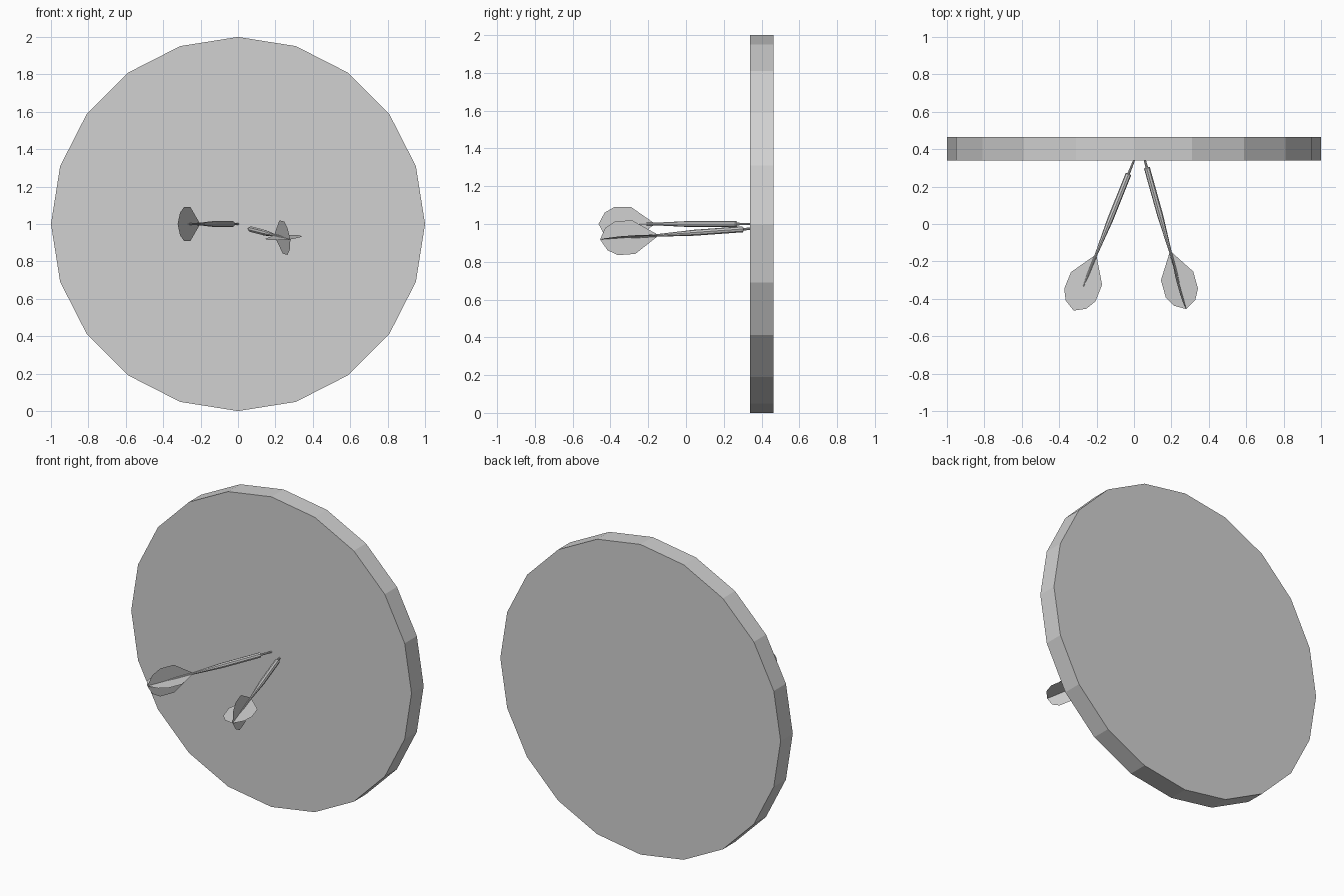
import bpy, bmesh, math
from mathutils import Matrix, Vector

if "Cube" in bpy.data.objects:
    bpy.data.objects.remove(bpy.data.objects["Cube"])

GREY = (0.64, 0.64, 0.64, 1)
grey = bpy.data.materials.new("plain_grey")
grey.use_nodes = True
grey.diffuse_color = GREY
grey.node_tree.nodes["Principled BSDF"].inputs["Base Color"].default_value = GREY


def add_object(name, bm, matrix):
    mesh = bpy.data.meshes.new(name)
    bm.to_mesh(mesh)
    bm.free()
    mesh.materials.append(grey)
    obj = bpy.data.objects.new(name, mesh)
    obj.matrix_world = matrix
    bpy.context.scene.collection.objects.link(obj)
    return obj


# Shaft and fin outlines: (distance from tail along the axis, distance from axis)
SHAFT = [(0.14, 0.002), (0.2, 0.006), (0.32, 0.007), (0.52, 0.016),
         (0.785, 0.016), (0.79, 0.007), (0.87, 0.005)]
FIN = [(0, 0), (0.035, 0.06), (0.09, 0.09), (0.185, 0.09), (0.315, 0.006), (0.315, 0)]


def shaft_mesh(sides=8):
    bm = bmesh.new()
    rings = []
    for along, radius in SHAFT:
        rings.append([bm.verts.new((radius * math.cos(i * math.tau / sides),
                                    radius * math.sin(i * math.tau / sides), along))
                      for i in range(sides)])
    for low, high in zip(rings, rings[1:]):
        for i in range(sides):
            j = (i + 1) % sides
            bm.faces.new((low[i], low[j], high[j], high[i]))
    bm.faces.new(rings[0][::-1])
    bm.faces.new(rings[-1])
    return bm


def fins_mesh():
    # Two flat vanes crossing at right angles
    bm = bmesh.new()
    for k in range(4):
        turn = Matrix.Rotation(k * math.pi / 2, 3, 'Z')
        bm.faces.new([bm.verts.new(turn @ Vector((out, 0, along))) for along, out in FIN])
    return bm


def add_dart(side, tail, tip, roll):
    tail, tip = Vector(tail), Vector(tip)
    axis = (tip - tail).normalized()
    across = axis.cross(Vector((0, 0, 1))).normalized()
    up = across.cross(axis)
    frame = Matrix((across, -up, axis)).transposed().to_4x4()
    place = Matrix.Translation(tail) @ frame @ Matrix.Rotation(math.radians(roll), 4, 'Z')
    add_object(side + "_dart_shaft", shaft_mesh(), place)
    add_object(side + "_dart_fins", fins_mesh(), place)


# Board: upright twenty-sided disc
board = bmesh.new()
bmesh.ops.create_cone(board, cap_ends=True, segments=20,
                      radius1=1, radius2=1, depth=0.124)
add_object("board", board,
           Matrix.Translation((0, 0.402, 1)) @ Matrix.Rotation(math.pi / 2, 4, 'X'))

# Darts stuck in the front of the board
add_dart("right", (-0.323, -0.463, 1.0), (0, 0.34, 1.0), 0)
add_dart("left", (0.28, -0.455, 0.918), (0.058, 0.34, 0.975), -7)
